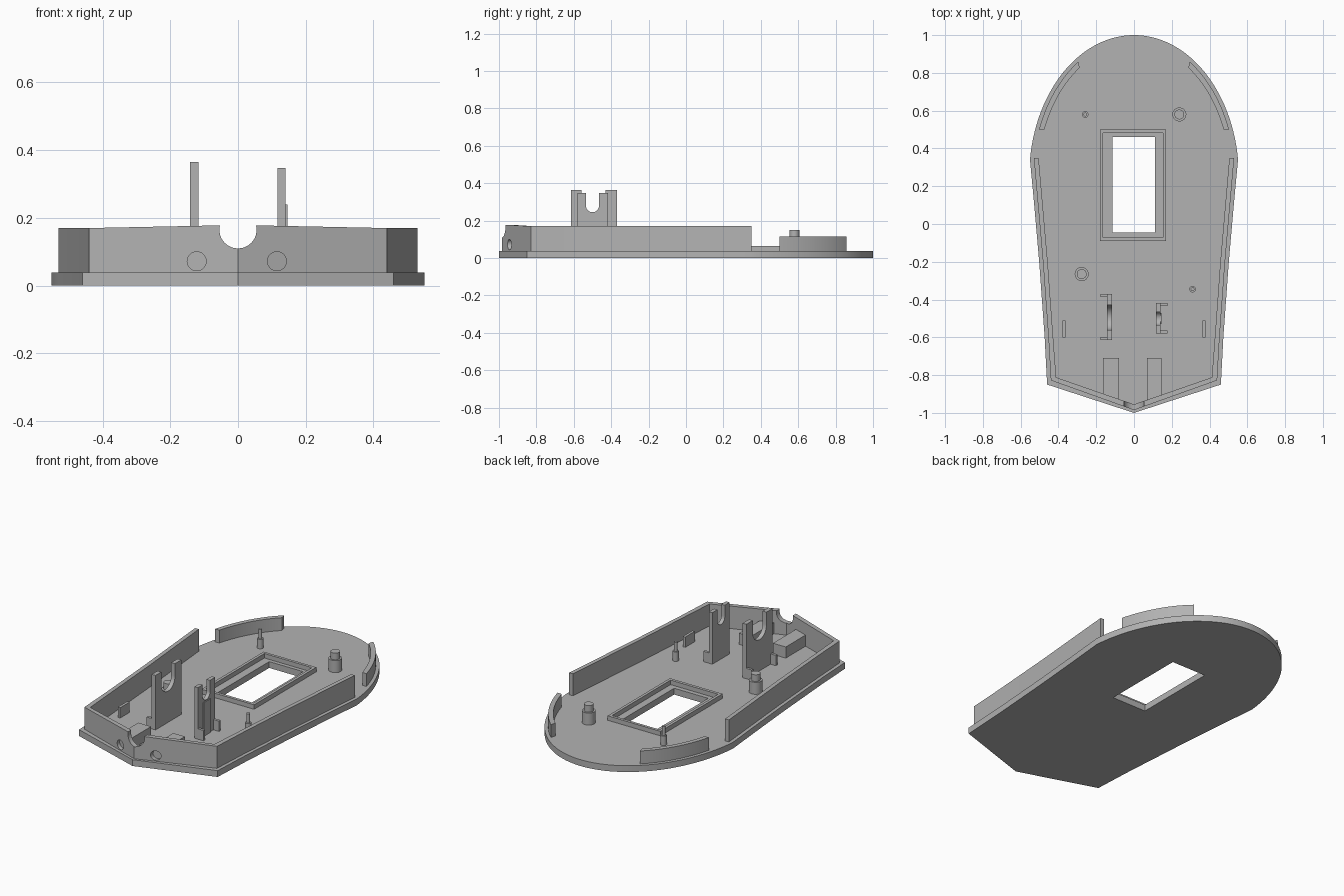
import bpy, bmesh
from math import sin, cos, pi, radians
from mathutils import Vector

cube = bpy.data.objects.get("Cube")
if cube:
    bpy.data.objects.remove(cube)

grey = bpy.data.materials.new("plain grey")
grey.use_nodes = True
grey.diffuse_color = (0.45, 0.45, 0.45, 1)
grey.node_tree.nodes["Principled BSDF"].inputs["Base Color"].default_value = (0.45, 0.45, 0.45, 1)

FLOOR = 0.038   # top of the base plate
SINK = 0.02     # parts start inside the plate


def prism(name, pts, lo, hi, axis="z", smooth=False):
    """Extrude a 2D outline along x, y or z."""
    place = {"z": lambda a, b, h: (a, b, h),
             "x": lambda a, b, h: (h, a, b),
             "y": lambda a, b, h: (a, h, b)}[axis]
    bm = bmesh.new()
    face = bm.faces.new([bm.verts.new(place(a, b, lo)) for a, b in pts])
    ext = bmesh.ops.extrude_face_region(bm, geom=[face])
    top = [v for v in ext["geom"] if isinstance(v, bmesh.types.BMVert)]
    bmesh.ops.translate(bm, verts=top, vec=Vector(place(0, 0, hi - lo)))
    bmesh.ops.recalc_face_normals(bm, faces=bm.faces)
    mesh = bpy.data.meshes.new(name)
    bm.to_mesh(mesh)
    bm.free()
    mesh.materials.append(grey)
    ob = bpy.data.objects.new(name, mesh)
    bpy.context.collection.objects.link(ob)
    if smooth:
        shade(ob)
    return ob


def activate(ob):
    bpy.ops.object.select_all(action="DESELECT")
    ob.select_set(True)
    bpy.context.view_layer.objects.active = ob


def shade(ob):
    activate(ob)
    bpy.ops.object.shade_smooth_by_angle(angle=radians(30))


def rect(x0, x1, y0, y1):
    return [(x0, y0), (x1, y0), (x1, y1), (x0, y1)]


def ring(cx, cy, r, n=32):
    return [(cx + r * cos(2 * pi * i / n), cy + r * sin(2 * pi * i / n)) for i in range(n)]


def cut(ob, cutter):
    """Subtract a cutter and delete it."""
    cutter.hide_render = True
    mod = ob.modifiers.new("cut", "BOOLEAN")
    mod.operation, mod.solver, mod.object = "DIFFERENCE", "EXACT", cutter
    activate(ob)
    bpy.ops.object.modifier_apply(modifier=mod.name)
    bpy.data.objects.remove(cutter)


def ellipse(a, b, t0, t1, n):
    steps = [radians(t0 + (t1 - t0) * i / n) for i in range(n + 1)]
    return [(a * cos(t), 0.25 + b * sin(t)) for t in steps]


def mirrored(pts):
    return [(-x, y) for x, y in reversed(pts)]


# Base plate with its window
side = [(0.46, -0.85), (0.473, -0.6), (0.502, -0.2), (0.53, 0.12)]
half = side + ellipse(0.555, 0.75, 7, 88, 28)
plate = prism("base_plate", [(0, -1)] + half + [(0, 1)] + mirrored(half), 0, FLOOR)
cut(plate, prism("window_cutter", rect(-0.115, 0.11, -0.045, 0.46), -0.1, 0.2))
shade(plate)

# Raised frame around the window
frame = prism("window_frame", rect(-0.18, 0.17, -0.09, 0.5), SINK, 0.065)
cut(frame, prism("frame_cutter", rect(-0.163, 0.153, -0.072, 0.483), -0.1, 0.2))

# Perimeter wall, rising slightly towards the front tip
outer = [(0.44, -0.828), (0.453, -0.6), (0.482, -0.2), (0.51, 0.12), (0.53, 0.35)]
inner = [(0.505, 0.35), (0.485, 0.12), (0.457, -0.2), (0.428, -0.6), (0.412, -0.812)]
right_half = outer + inner
wall = prism("perimeter_wall",
             [(0, -0.985)] + right_half + [(0, -0.955)] + mirrored(right_half), SINK, 0.17)
for v in wall.data.vertices:
    if v.co.z > 0.1 and v.co.y < -0.9:
        v.co.z = 0.179
cut(wall, prism("notch_cutter", ring(0, 0.165, 0.055, 48), -1.1, -0.9, "y"))
for x in (-0.122, 0.115):
    cut(wall, prism("hole_cutter", ring(x, 0.072, 0.028), -1.1, -0.85, "y"))
shade(wall)

# Blocks behind the front holes
for name, x0, x1 in (("right_block", -0.165, -0.08), ("left_block", 0.068, 0.145)):
    ys = [-0.955 + 0.34 * abs(x) - 0.004 for x in (x0, x1)]
    prism(name, [(x0, ys[0]), (x1, ys[1]), (x1, -0.71), (x0, -0.71)], SINK, 0.105)

# Curved rear walls and small side tabs
arc = ellipse(0.535, 0.73, 20, 56.5, 18) + ellipse(0.508, 0.7, 55.5, 21, 18)
for label, s in (("left", 1), ("right", -1)):
    prism(label + "_rear_wall", [(s * x, y) for x, y in arc], SINK, 0.115, smooth=True)
    prism(label + "_tab", rect(s * 0.37 - 0.008, s * 0.37 + 0.008, -0.6, -0.51), SINK, 0.1)


# Stepped posts
def post(name, x, y, r_base, r_pin, shoulder):
    prism(name + "_base", ring(x, y, r_base), SINK, shoulder, smooth=True)
    prism(name + "_pin", ring(x, y, r_pin), shoulder - 0.01, 0.15, smooth=True)


post("rear_left_post", 0.24, 0.58, 0.037, 0.026, 0.11)
post("front_right_post", -0.277, -0.265, 0.037, 0.026, 0.11)
post("rear_right_post", -0.258, 0.58, 0.017, 0.01, 0.095)
post("front_left_post", 0.31, -0.345, 0.017, 0.01, 0.095)


# Upright brackets with a round-bottomed slot and two foot flanges
def bracket(name, x0, x1, y0, y1, top, cy, cz, r, flange_x):
    slot = [(cy + r * cos(pi + pi * i / 16), cz + r * sin(pi + pi * i / 16)) for i in range(17)]
    pts = [(y0, SINK), (y0, top), (cy - r, top)] + slot + [(cy + r, top), (y1, top), (y1, SINK)]
    prism(name, pts, x0, x1, "x", smooth=True)
    a, b = sorted((flange_x, (x0 + x1) / 2))
    for end, y in (("front", y0), ("back", y1 - 0.016)):
        prism(name + "_" + end + "_flange", rect(a, b, y, y + 0.016), SINK, 0.1)


bracket("right_bracket", -0.142, -0.117, -0.615, -0.37, 0.365, -0.495, 0.29, 0.065, -0.177)
bracket("left_bracket", 0.117, 0.14, -0.58, -0.417, 0.347, -0.5, 0.28, 0.035, 0.177)
prism("left_bracket_rib", rect(-0.53, -0.47, SINK, 0.24), 0.138, 0.146, "x")
